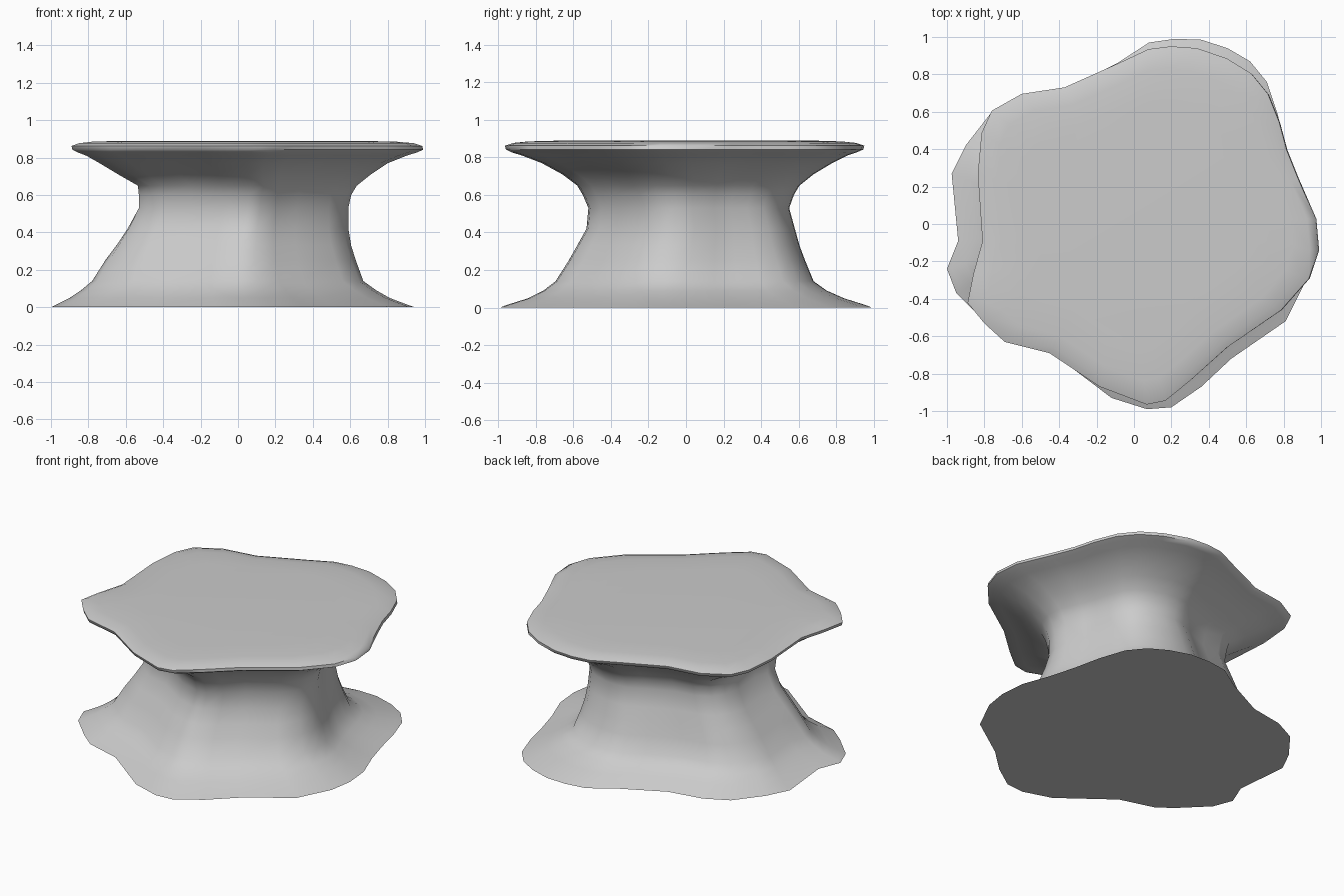
import bpy, bmesh

# Matching plan outlines, anticlockwise from the right side
TOP = [(.99, -.14), (.975, .03), (.88, .25), (.82, .40), (.78, .55), (.72, .70), (.63, .81),
       (.50, .89), (.34, .945), (.20, .955), (.08, .94), (-.09, .86), (-.37, .735),
       (-.60, .70), (-.76, .61), (-.815, .49), (-.835, .27), (-.81, -.09), (-.86, -.27),
       (-.89, -.42), (-.80, -.53), (-.69, -.63), (-.45, -.69), (-.18, -.87),
       (.07, -.965), (.17, -.945), (.30, -.84), (.50, -.66), (.79, -.46), (.94, -.29)]
BASE = [(.945, -.14), (.93, .03), (.86, .22), (.81, .40), (.77, .58), (.71, .76), (.62, .87),
        (.50, .94), (.36, .985), (.22, .99), (.08, .97), (-.09, .86), (-.37, .72),
        (-.60, .68), (-.76, .60), (-.90, .42), (-.975, .27), (-.94, -.09), (-1.0, -.24),
        (-.95, -.37), (-.80, -.52), (-.69, -.61), (-.45, -.68), (-.12, -.93),
        (.07, -.99), (.20, -.98), (.36, -.87), (.52, -.72), (.81, -.52), (.92, -.30)]

# Height and plan extents of every ring: z, x min, x max, y min, y max
RINGS = [(0, -1, .945, -.99, .99), (.012, -.975, .91, -.96, .96),
         (.05, -.90, .81, -.84, .84), (.09, -.84, .74, -.76, .75), (.14, -.78, .67, -.695, .68),
         (.25, -.71, .63, -.625, .635), (.33, -.65, .605, -.58, .605),
         (.42, -.59, .59, -.53, .58), (.53, -.53, .59, -.52, .55),
         (.60, -.53, .605, -.55, .575), (.65, -.535, .635, -.58, .605),
         (.71, -.64, .71, -.66, .68), (.77, -.74, .80, -.77, .78),
         (.81, -.81, .90, -.875, .86), (.827, -.855, .955, -.93, .91), (.842, -.885, .99, -.96, .945),
         (.862, -.89, .985, -.965, .95), (.877, -.85, .94, -.92, .905), (.885, -.78, .85, -.84, .83),
         (.89, -.62, .64, -.65, .66)]


def ring_points(z, x0, x1, y0, y1):
    """Blend the two outlines by height and fit them to the ring's extents."""
    t = min(z / .84, 1)
    pts = [(a[0] + (b[0] - a[0]) * t, a[1] + (b[1] - a[1]) * t) for a, b in zip(BASE, TOP)]
    xs, ys = [p[0] for p in pts], [p[1] for p in pts]
    kx = (x1 - x0) / (max(xs) - min(xs))
    ky = (y1 - y0) / (max(ys) - min(ys))
    return [(x0 + (x - min(xs)) * kx, y0 + (y - min(ys)) * ky, z) for x, y in pts]


# Loft the stone through all rings, closed top and bottom
bm = bmesh.new()
loops = [[bm.verts.new(p) for p in ring_points(*r)] for r in RINGS]
n = len(TOP)
for lo, hi in zip(loops, loops[1:]):
    for i in range(n):
        j = (i + 1) % n
        bm.faces.new((lo[i], lo[j], hi[j], hi[i]))
bm.faces.new(loops[-1])
bm.faces.new(loops[0][::-1])
mesh = bpy.data.meshes.new("waisted_rock_pedestal")
bm.to_mesh(mesh)
bm.free()

pedestal = bpy.data.objects.new("waisted_rock_pedestal", mesh)
bpy.context.collection.objects.link(pedestal)
bpy.context.view_layer.objects.active = pedestal
pedestal.select_set(True)
bpy.ops.object.shade_smooth_by_angle(angle=1.0)
